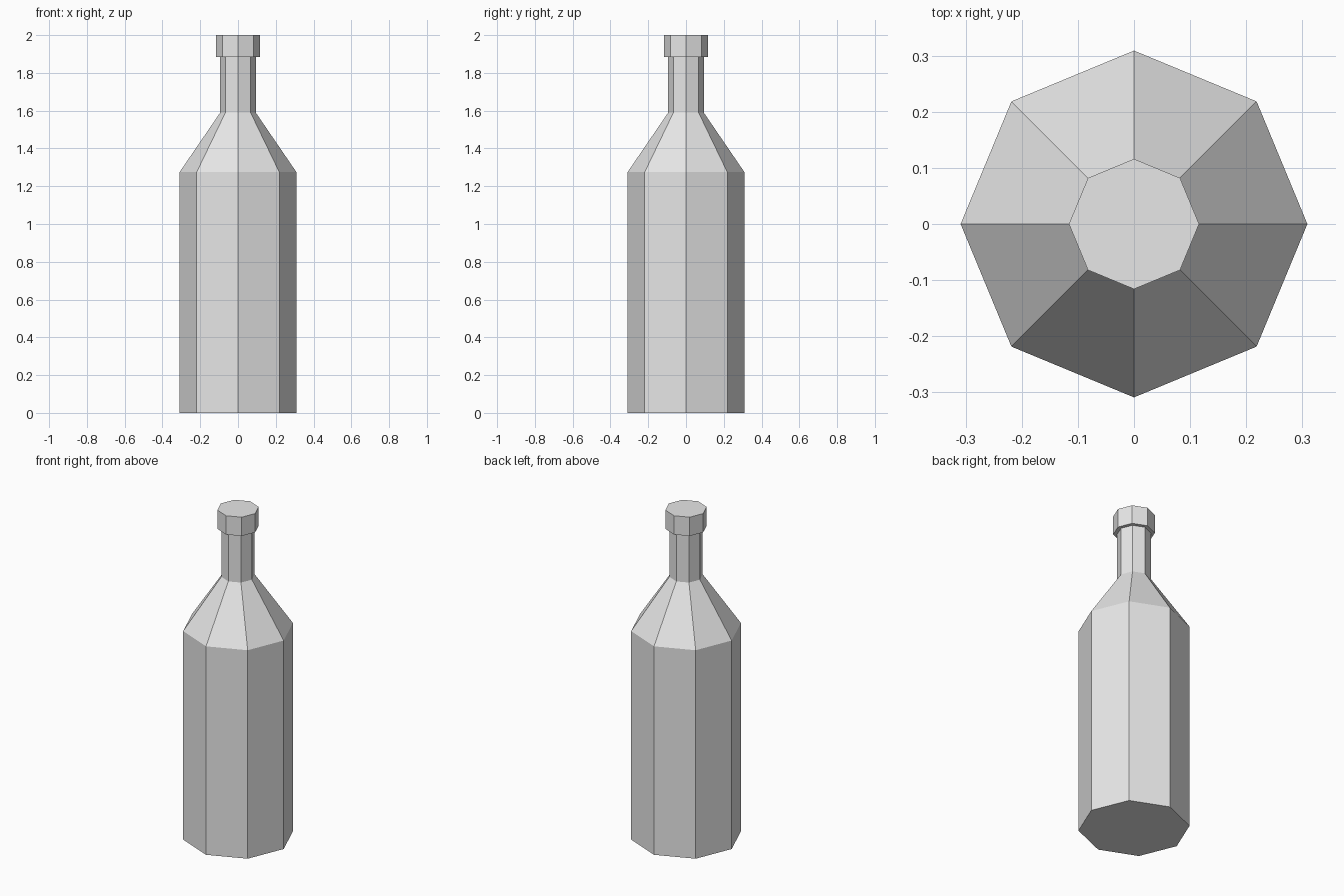
import bpy
import bmesh
from math import cos, sin, tau

SIDES = 8

old = bpy.data.objects.get("Cube")
if old:
    bpy.data.objects.remove(old, do_unlink=True)

# One plain grey for the whole bottle
grey = bpy.data.materials.new("plain grey")
grey.use_nodes = True
colour = (0.8, 0.8, 0.8, 1.0)
grey.diffuse_color = colour
grey.node_tree.nodes["Principled BSDF"].inputs["Base Color"].default_value = colour


def lathe(name, profile):
    """Closed eight-sided solid from (radius, height) pairs, bottom to top."""
    bm = bmesh.new()
    rings = [[bm.verts.new((r * cos(tau * i / SIDES), r * sin(tau * i / SIDES), z))
              for i in range(SIDES)] for r, z in profile]
    for low, high in zip(rings, rings[1:]):
        for i in range(SIDES):
            j = (i + 1) % SIDES
            bm.faces.new((low[i], low[j], high[j], high[i]))
    bm.faces.new(rings[0][::-1])
    bm.faces.new(rings[-1])
    mesh = bpy.data.meshes.new(name)
    bm.to_mesh(mesh)
    bm.free()
    mesh.materials.append(grey)
    obj = bpy.data.objects.new(name, mesh)
    bpy.context.collection.objects.link(obj)
    return obj


# Body, sloped shoulder, narrow neck and stepped cap in one shell
lathe("bottle", [(0.309, 0), (0.309, 1.275), (0.094, 1.59),
                 (0.094, 1.885), (0.116, 1.885), (0.116, 2.0)])
